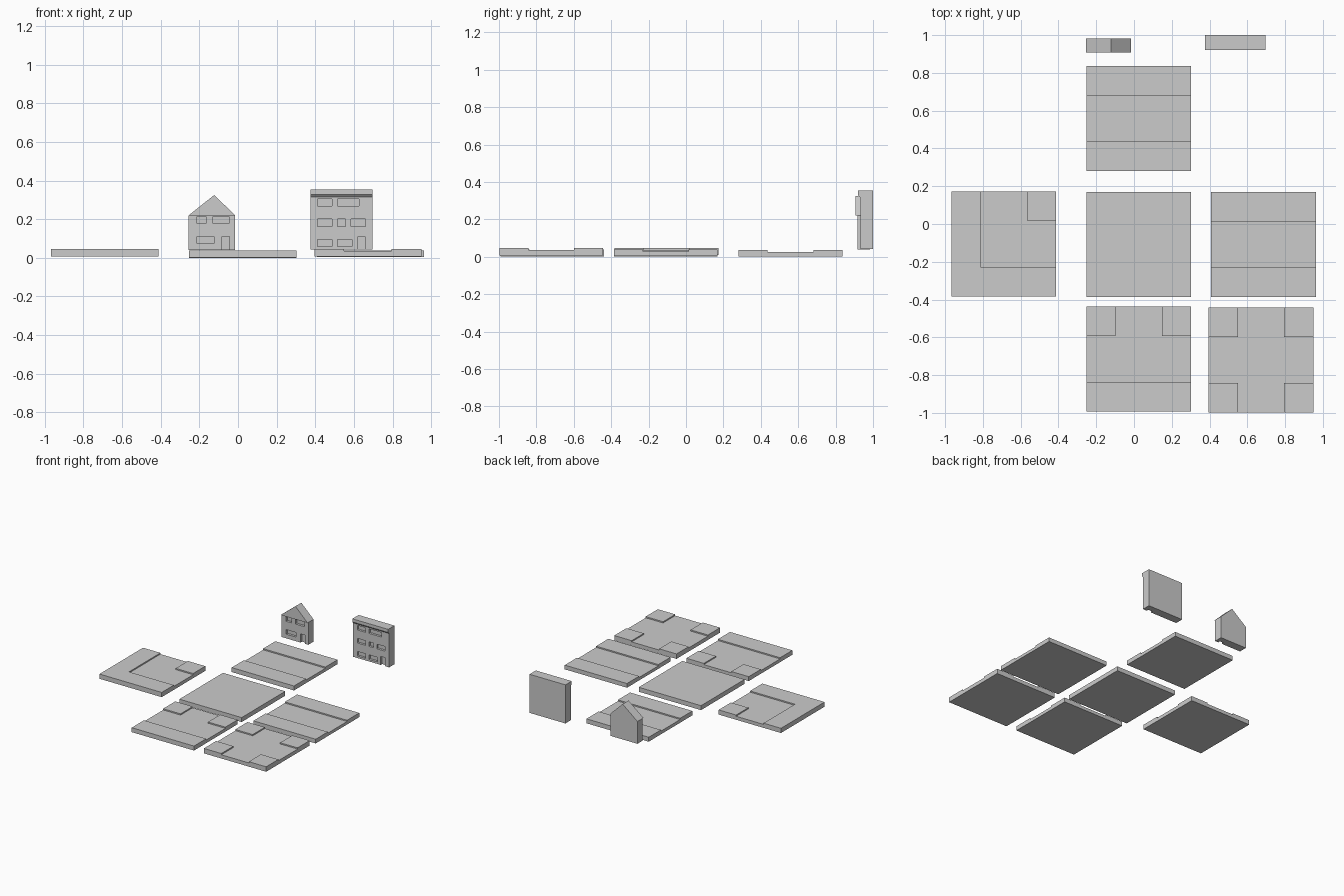
import bpy, bmesh

if "Cube" in bpy.data.objects:
    bpy.data.objects.remove(bpy.data.objects["Cube"])

SIZE, CURB, BAND = 0.555, 0.01, 0.155


def finish(bm, name):
    bmesh.ops.remove_doubles(bm, verts=bm.verts[:], dist=1e-5)
    bmesh.ops.recalc_face_normals(bm, faces=bm.faces[:])
    mesh = bpy.data.meshes.new(name)
    bm.to_mesh(mesh)
    bm.free()
    ob = bpy.data.objects.new(name, mesh)
    bpy.context.collection.objects.link(ob)
    return ob


# Road tile: 3x3 cells listed north to south, 'x' = raised pavement
def tile(name, cx, cy, z0, z1, rows):
    h = SIZE / 2
    cuts = [-h, -h + BAND, h - BAND, h]
    top = [[z1 if c == 'x' else z1 - CURB for c in row] for row in reversed(rows)]
    bm = bmesh.new()

    def quad(*pts):
        bm.faces.new([bm.verts.new((cx + x, cy + y, z)) for x, y, z in pts])

    def height(i, j):
        return top[j][i] if 0 <= i < 3 and 0 <= j < 3 else z0

    for j in range(3):
        for i in range(3):
            xa, xb, ya, yb = cuts[i], cuts[i + 1], cuts[j], cuts[j + 1]
            z = top[j][i]
            quad((xa, ya, z), (xb, ya, z), (xb, yb, z), (xa, yb, z))
            quad((xa, yb, z0), (xb, yb, z0), (xb, ya, z0), (xa, ya, z0))
            sides = [(1, 0, xb, ya, xb, yb), (-1, 0, xa, yb, xa, ya),
                     (0, 1, xb, yb, xa, yb), (0, -1, xa, ya, xb, ya)]
            for dx, dy, x1, y1, x2, y2 in sides:
                n = height(i + dx, j + dy)
                if n < z - 1e-6:
                    quad((x1, y1, n), (x2, y2, n), (x2, y2, z), (x1, y1, z))
    bmesh.ops.remove_doubles(bm, verts=bm.verts[:], dist=1e-5)
    bmesh.ops.dissolve_limit(bm, angle_limit=0.01, verts=bm.verts[:], edges=bm.edges[:])
    return finish(bm, name)


# Extrude a closed profile along one axis
def prism(bm, pts, vec):
    f = bm.faces.new([bm.verts.new(p) for p in pts])
    out = bmesh.ops.extrude_face_region(bm, geom=[f])
    bmesh.ops.translate(bm, vec=vec, verts=[v for v in out['geom']
                                            if isinstance(v, bmesh.types.BMVert)])


# Recess windows and door into the front wall
def carve(ob, openings, y0, y1):
    bm = bmesh.new()
    for xa, xb, za, zb in openings:
        prism(bm, [(xa, y0, za), (xb, y0, za), (xb, y0, zb), (xa, y0, zb)], (0, y1 - y0, 0))
    cutter = finish(bm, "opening_cutter")
    cutter.hide_render = True
    mod = ob.modifiers.new("openings", 'BOOLEAN')
    mod.operation, mod.solver, mod.object = 'DIFFERENCE', 'EXACT', cutter
    bpy.context.view_layer.objects.active = ob
    bpy.ops.object.modifier_apply(modifier=mod.name)
    bpy.data.objects.remove(cutter)


# Road tiles
STRAIGHT = ("xxx", "...", "xxx")
tile("road_corner", -0.69, -0.105, 0.008, 0.046, ("x.x", "x..", "xxx"))
tile("road_straight", 0.025, 0.558, 0.0, 0.036, STRAIGHT)
tile("plain_tile", 0.025, -0.108, 0.0, 0.036, ("xxx", "xxx", "xxx"))
tile("road_crossing", 0.685, -0.108, 0.004, 0.038, STRAIGHT)
tile("road_t_junction", 0.025, -0.715, 0.002, 0.038, ("x.x", "...", "xxx"))
tile("road_crossroads", 0.672, -0.72, 0.006, 0.046, ("x.x", "...", "x.x"))

# Gabled house: side walls and a slightly projecting gable
xl, xr, back = -0.255, -0.015, 0.983
xm = (xl + xr) / 2 + 0.012
bm = bmesh.new()
prism(bm, [(xl, 0.916, 0.04), (xr, 0.916, 0.04), (xr, 0.916, 0.22),
           (xm, 0.916, 0.325), (xl, 0.916, 0.22)], (0, back - 0.916, 0))
house = finish(bm, "gabled_house")
carve(house, [(-0.213, -0.165, 0.177, 0.215), (-0.13, -0.047, 0.177, 0.215),
              (-0.213, -0.125, 0.073, 0.11), (-0.083, -0.045, 0.03, 0.11)], 0.89, 0.935)
bm = bmesh.new()
prism(bm, [(xl, 0.907, 0.22), (xr, 0.907, 0.22), (xm, 0.907, 0.325)], (0, 0.009, 0))
finish(bm, "gable_front")

# Town block: one profile with a projecting cornice
bm = bmesh.new()
prism(bm, [(0.375, y, z) for y, z in ((1.0, 0.042), (0.932, 0.042), (0.932, 0.315),
                                      (0.92, 0.328), (0.92, 0.353), (1.0, 0.353))],
      (0.32, 0, 0))
block = finish(bm, "town_block")
wide, mid, right = (0.411, 0.485), (0.515, 0.555), (0.585, 0.66)
rows = [(0.268, 0.304, [wide, (0.515, 0.625)]),
        (0.163, 0.2, [wide, mid, right]),
        (0.058, 0.095, [wide, (0.515, 0.59)]),
        (0.03, 0.11, [(0.62, 0.658)])]
carve(block, [(xa, xb, za, zb) for za, zb, spans in rows for xa, xb in spans], 0.9, 0.95)
